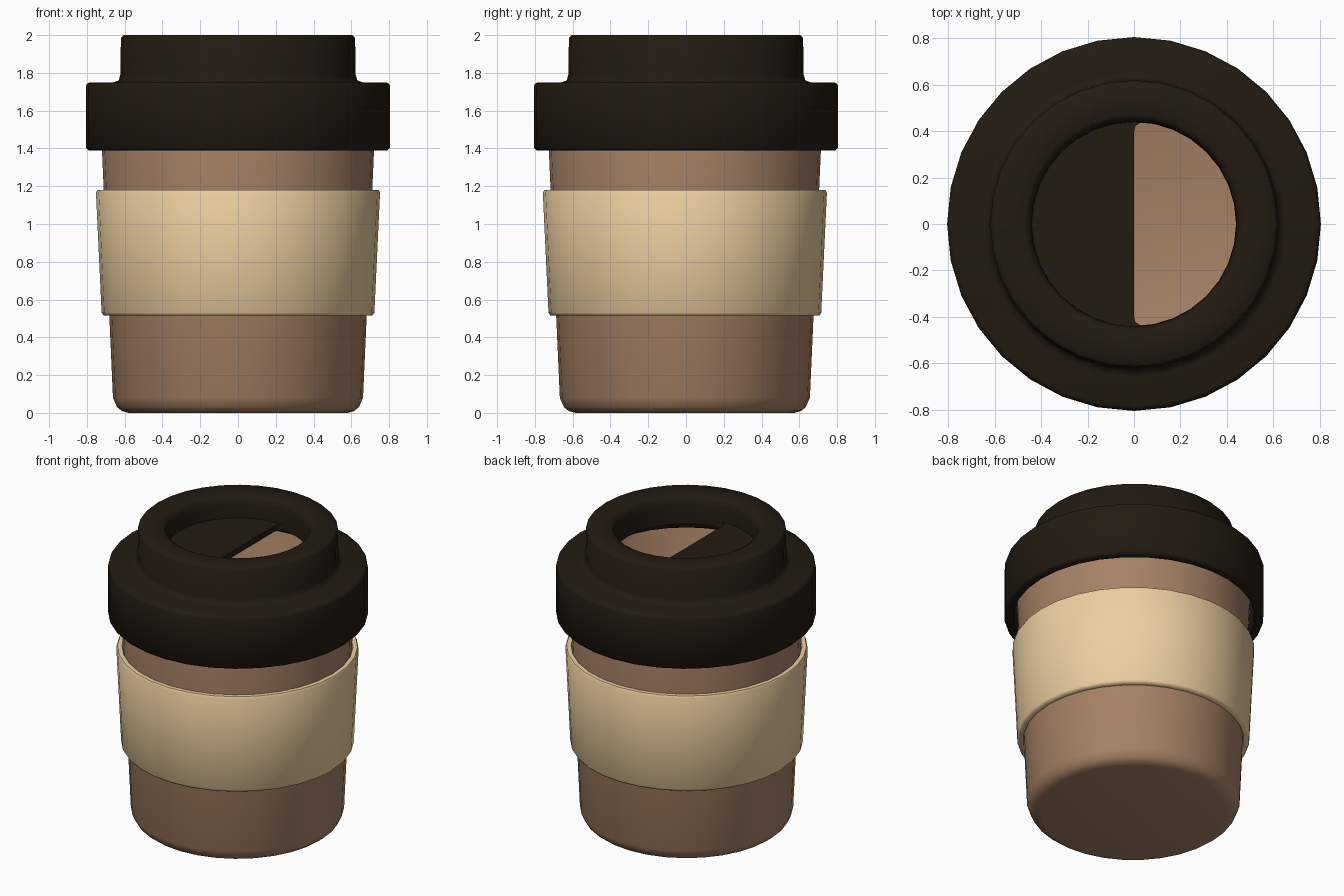
import bpy, bmesh
from math import sin, cos, pi, radians

if "Cube" in bpy.data.objects:
    bpy.data.objects.remove(bpy.data.objects["Cube"])

SIDES = 32


def material(name, rgb):
    m = bpy.data.materials.new(name)
    m.diffuse_color = (*rgb, 1)
    m.use_nodes = True
    m.node_tree.nodes["Principled BSDF"].inputs["Base Color"].default_value = m.diffuse_color
    return m


def finish(name, bm, mat, angle=40):
    bmesh.ops.recalc_face_normals(bm, faces=bm.faces)
    me = bpy.data.meshes.new(name)
    bm.to_mesh(me)
    bm.free()
    me.materials.append(mat)
    ob = bpy.data.objects.new(name, me)
    bpy.context.collection.objects.link(ob)
    bpy.ops.object.select_all(action='DESELECT')
    ob.select_set(True)
    bpy.context.view_layer.objects.active = ob
    bpy.ops.object.shade_smooth_by_angle(angle=radians(angle))
    return ob


def lathe(name, profile, mat, closed=True, y=0, angle=40):
    """Revolve an (r, z) profile; open profiles get capped at both ends."""
    bm = bmesh.new()
    rings = [[bm.verts.new((r * cos(2 * pi * i / SIDES), y + r * sin(2 * pi * i / SIDES), z))
              for i in range(SIDES)] for r, z in profile]
    pairs = list(zip(rings, rings[1:]))
    if closed:
        pairs.append((rings[-1], rings[0]))
    else:
        bm.faces.new(rings[0])
        bm.faces.new(rings[-1])
    for a, b in pairs:
        for i in range(SIDES):
            j = (i + 1) % SIDES
            bm.faces.new((a[i], a[j], b[j], b[i]))
    return finish(name, bm, mat, angle)


brown = material("cup_brown", (0.38, 0.22, 0.13))
cream = material("sleeve_cream", (0.85, 0.63, 0.35))
dark = material("lid_dark", (0.017, 0.011, 0.006))

# Hollow tapered cup, from outer base over the rim to the inner base
lathe("cup", [(0.58, 0), (0.615, 0.01), (0.64, 0.03), (0.662, 0.08), (0.733, 1.68), (0.728, 1.70),
              (0.70, 1.70), (0.692, 1.68), (0.625, 0.10), (0.60, 0.06), (0.55, 0.04)],
      brown, closed=False, y=-0.006, angle=60)

# Grip sleeve
lathe("sleeve", [(0.685, 0.515), (0.712, 0.515), (0.722, 0.53), (0.752, 1.165), (0.745, 1.18),
                 (0.717, 1.18), (0.712, 1.165), (0.682, 0.53)], cream, y=-0.006, angle=60)

# Lid shell: recess wall, top rim, shoulder, skirt and underside
lathe("lid", [(0.44, 1.81), (0.44, 1.86), (0.443, 1.95), (0.452, 1.985), (0.475, 2.0),
              (0.605, 2.0), (0.62, 1.985), (0.623, 1.79), (0.632, 1.76), (0.66, 1.75),
              (0.785, 1.75), (0.80, 1.743), (0.806, 1.725), (0.806, 1.405), (0.79, 1.39),
              (0.75, 1.39), (0.745, 1.405), (0.755, 1.71), (0.60, 1.71), (0.58, 1.73),
              (0.58, 1.96), (0.49, 1.96), (0.48, 1.81)], dark, angle=60)

# Half floor of the recess, leaving a rounded D-shaped drinking opening
steps = SIDES // 2
outline = [(0.445 * cos(pi / 2 + pi * i / steps), 0.445 * sin(pi / 2 + pi * i / steps))
           for i in range(steps + 1)]
corner = [(0.05, 0.443), (0.02, 0.433), (0.005, 0.42), (0, 0.395)]
outline += [(x, -y) for x, y in corner] + corner[::-1]
bm = bmesh.new()
face = bm.faces.new([bm.verts.new((x, y, 1.85)) for x, y in outline])
ext = bmesh.ops.extrude_face_region(bm, geom=[face])
bmesh.ops.translate(bm, vec=(0, 0, -0.04),
                    verts=[v for v in ext["geom"] if isinstance(v, bmesh.types.BMVert)])
if not face.is_valid or len([f for f in bm.faces if len(f.verts) > 4]) < 2:
    bmesh.ops.holes_fill(bm, edges=bm.edges, sides=0)
finish("lid_floor", bm, dark)
